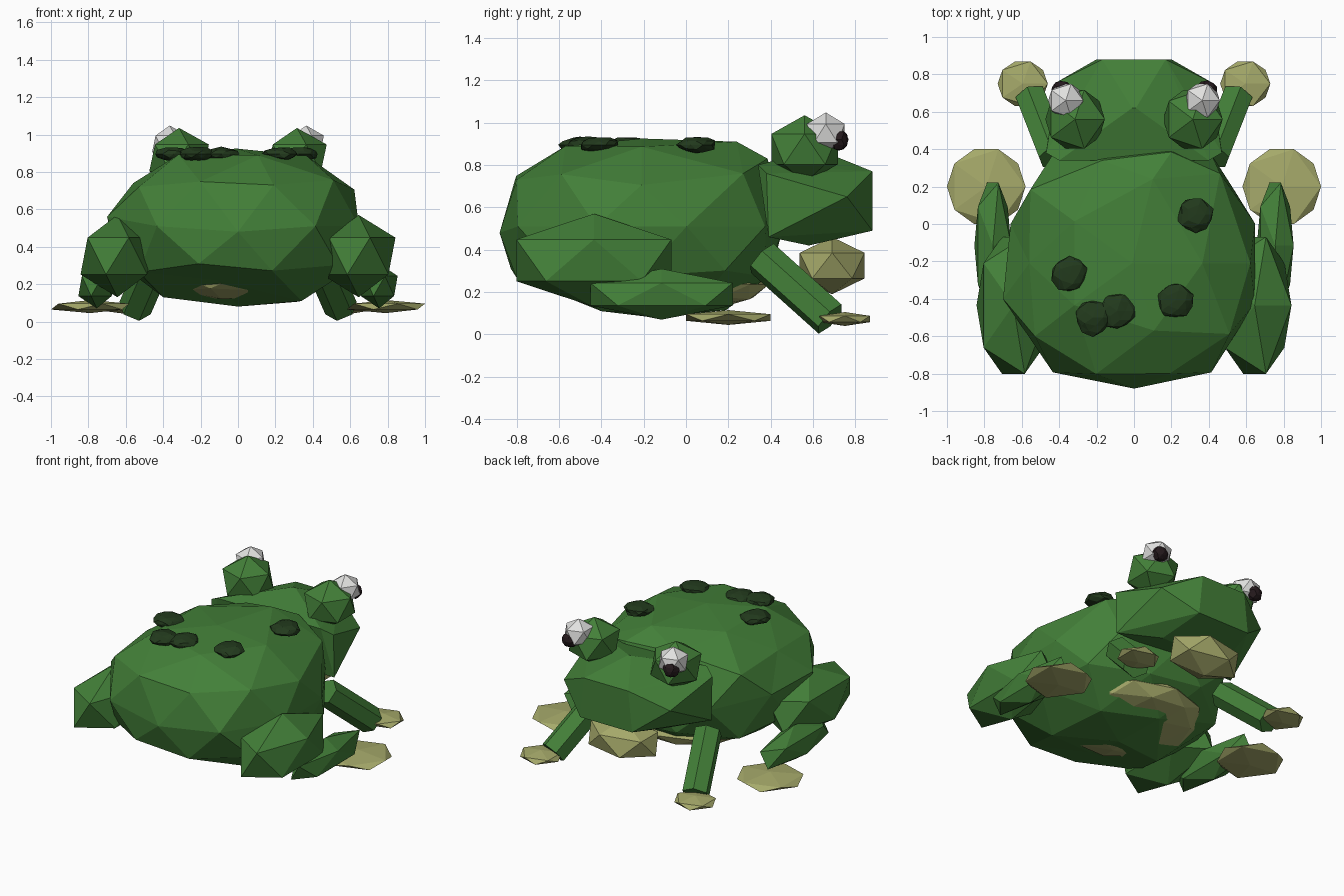
import bpy, bmesh, random
from mathutils import Vector

random.seed(4)
old = bpy.data.objects.get("Cube")
if old:
    bpy.data.objects.remove(old, do_unlink=True)


def material(name, rgb):
    mat = bpy.data.materials.new(name)
    mat.use_nodes = True
    mat.diffuse_color = (*rgb, 1)
    mat.node_tree.nodes["Principled BSDF"].inputs["Base Color"].default_value = (*rgb, 1)
    return mat


green = material("skin green", (.056, .215, .04))
dark = material("spot green", (.016, .042, .012))
tan = material("belly tan", (.38, .4, .145))
white = material("eye white", (.75, .75, .74))
black = material("pupil black", (.018, .01, .012))


def finish(name, bm, mat):
    bmesh.ops.recalc_face_normals(bm, faces=bm.faces)
    mesh = bpy.data.meshes.new(name)
    bm.to_mesh(mesh)
    bm.free()
    mesh.materials.append(mat)
    obj = bpy.data.objects.new(name, mesh)
    bpy.context.collection.objects.link(obj)
    return obj


def blob(name, center, radii, mat, detail=1, power=2, side=1, rough=0):
    """Faceted ellipsoid; a power above two makes it boxier, rough makes it lumpy."""
    middle = (center[0] * side, center[1], center[2])
    bm = bmesh.new()
    bmesh.ops.create_icosphere(bm, subdivisions=detail, radius=1)
    for v in bm.verts:
        p = v.co / sum(abs(c) ** power for c in v.co) ** (1 / power)
        p *= 1 + random.uniform(-rough, rough)
        v.co = [c + r * a for c, r, a in zip(middle, radii, p)]
    return finish(name, bm, mat)


def sculpt(obj, targets):
    """Pull the nearest vertex onto each target point."""
    for t in map(Vector, targets):
        min(obj.data.vertices, key=lambda v: (v.co - t).length).co = t


def limb(name, start, end, radius, mat, side):
    """Six-sided prism between two points."""
    a, b = Vector(start), Vector(end)
    a.x *= side
    b.x *= side
    bm = bmesh.new()
    bmesh.ops.create_cone(bm, cap_ends=True, segments=6, radius1=radius,
                          radius2=radius, depth=(b - a).length)
    turn = (b - a).to_track_quat('Z', 'Y').to_matrix()
    for v in bm.verts:
        v.co = turn @ v.co + (a + b) / 2
    return finish(name, bm, mat)


def hull(name, half_points, mat):
    """Convex faceted form, mirrored across x."""
    bm = bmesh.new()
    for x, y, z in half_points:
        for s in (-1, 1):
            bm.verts.new((x * s, y, z))
    res = bmesh.ops.convex_hull(bm, input=bm.verts)
    loose = {g for g in res["geom_interior"] + res["geom_unused"]
             if isinstance(g, bmesh.types.BMVert)}
    bmesh.ops.delete(bm, geom=list(loose), context='VERTS')
    return finish(name, bm, mat)


# Torso: uneven back and flanks, shoulders over the neck, then the underside
body = blob("body", (-.01, -.21, .51), (.67, .67, .415), green, detail=2, power=2.6)
sculpt(body, [(.1, .24, .91), (.2, .385, .83), (-.17, .34, .83), (.46, .27, .76),
              (-.7, -.4, .56), (-.66, 0, .54), (-.56, -.21, .74), (0, -.88, .48),
              (.19, -.8, .73), (-.53, -.6, .72)])
sculpt(body, [(.34, -.4, .11), (-.4, -.25, .13), (-.11, -.56, .22), (0, -.15, .08),
              (-.05, .19, .115), (.31, .04, .105)])
blob("belly", (-.02, -.08, .235), (.46, .47, .13), tan, detail=2)
blob("throat", (0, .69, .325), (.28, .18, .135), tan)

# Head
hull("head", [(.17, .88, .77), (.2, .88, .49), (.41, .76, .65), (.47, .38, .76),
              (.47, .39, .46), (.4, .34, .8), (.25, .58, .42), (.01, .62, .875)], green)

# Eyes and limbs on both sides
for label, s in (("left", 1), ("right", -1)):
    blob(label + "_eyelid", (.315, .56, .875), (.178, .185, .16), green, side=s)
    blob(label + "_eyeball", (.365, .66, .95), (.105, .105, .098), white, side=s)
    blob(label + "_pupil", (.39, .72, .92), (.053, .046, .052), black, 2, side=s, rough=.1)
    blob(label + "_thigh", (.645, -.435, .35), (.22, .43, .22), green, side=s)
    blob(label + "_shin", (.755, -.115, .19), (.11, .395, .12), green, side=s)
    blob(label + "_hind_foot", (.79, .2, .08), (.235, .235, .035), tan, side=s)
    limb(label + "_arm", (.425, .36, .36), (.55, .68, .073), .09, green, s)
    blob(label + "_hand", (.595, .75, .073), (.15, .14, .033), tan, side=s)

# Back spots
for i, (x, y) in enumerate([(.33, .05), (-.345, -.27), (-.22, -.5), (-.09, -.465), (.22, -.41)]):
    blob(f"spot_{i + 1}", (x, y, .895), (.095, .095, .038), dark, 2, rough=.1)
